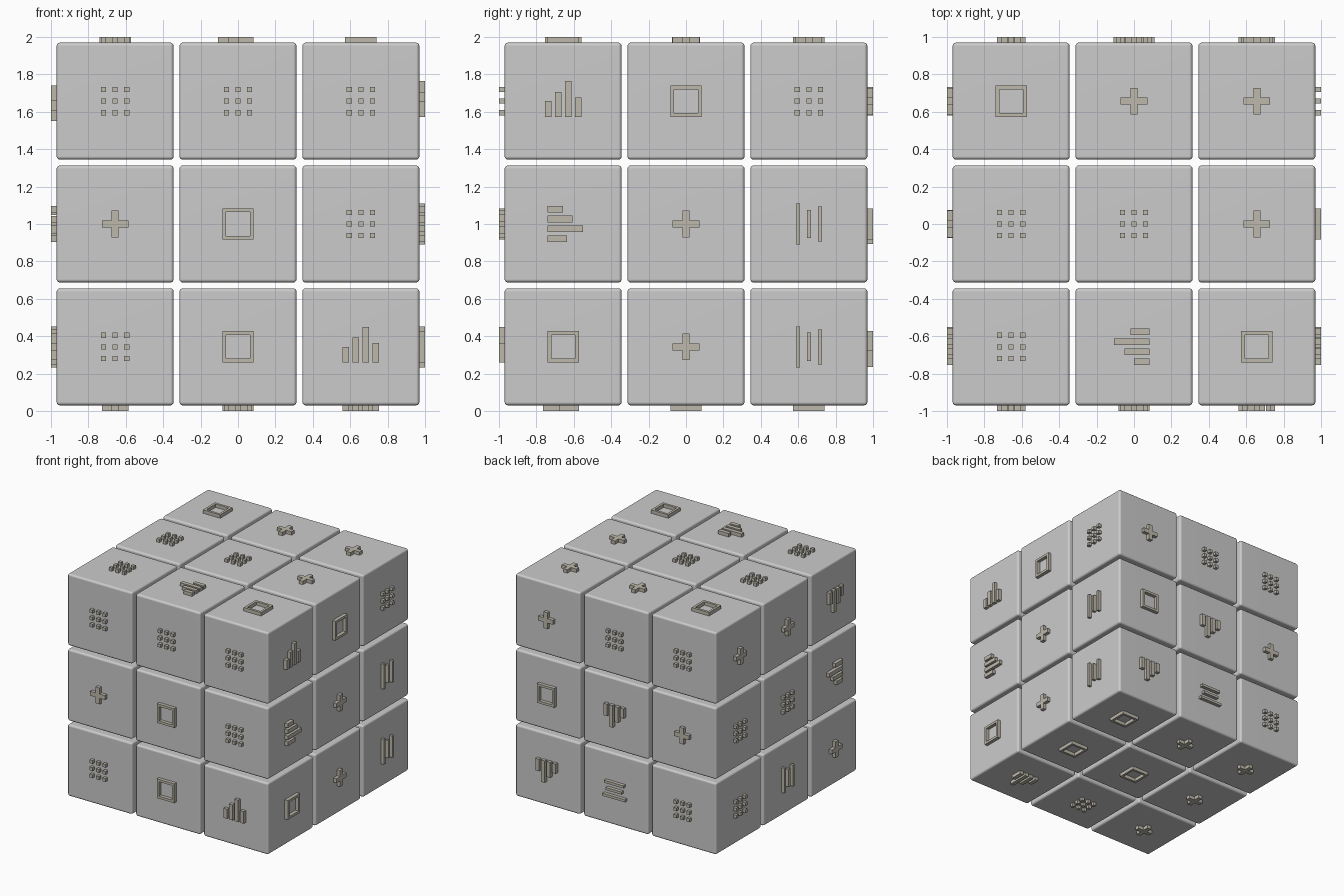
import bpy, bmesh, math
from mathutils import Vector, Matrix

if "Cube" in bpy.data.objects:
    bpy.data.objects.remove(bpy.data.objects["Cube"])

PITCH, HALF, TOP, SINK = 0.657, 0.313, 1.0, 0.955
CENTRE = Vector((0, 0, 1))

mat = bpy.data.materials.new("icon_material")
mat.diffuse_color = (0.51, 0.48, 0.41, 1)
mat.use_nodes = True
mat.node_tree.nodes["Principled BSDF"].inputs["Base Color"].default_value = mat.diffuse_color


def rect(x0, y0, x1, y1):
    return [(x0, y0), (x1, y0), (x1, y1), (x0, y1)]


# Icon outlines as quads in the tile plane
def dots():
    d = 0.014
    return [rect(0.062 * i - d, 0.062 * j - d, 0.062 * i + d, 0.062 * j + d)
            for i in (-1, 0, 1) for j in (-1, 0, 1)]


def plus():
    a, b = 0.019, 0.071
    return [rect(-a, -a, a, a), rect(-a, a, a, b), rect(-a, -b, a, -a),
            rect(a, -a, b, a), rect(-b, -a, -a, a)]


def frame():
    o, i = rect(-.084, -.084, .084, .084), rect(-.063, -.063, .063, .063)
    return [[o[k], o[(k + 1) % 4], i[(k + 1) % 4], i[k]] for k in range(4)]


def bars():
    tops = (0.0, 0.05, 0.107, 0.02)
    return [rect(-0.08 + 0.0533 * k - 0.0175, -0.084, -0.08 + 0.0533 * k + 0.0175, t)
            for k, t in enumerate(tops)]


def lines():
    return [rect(x - 0.011, -h, x + 0.011, h)
            for x, h in ((-0.059, 0.109), (0.0, 0.076), (0.059, 0.094))]


ICONS = {"d": ("dots", dots), "p": ("plus", plus), "f": ("frame", frame),
         "b": ("bars", bars), "l": ("lines", lines)}

# Each side: right axis, up axis, icon rows from the top (digit = quarter turns)
SIDES = {
    "front": ((1, 0, 0), (0, 0, 1), ["d d d", "p f d", "d f b"]),
    "right": ((0, 1, 0), (0, 0, 1), ["b f d", "b3 p l", "f p l"]),
    "back": ((-1, 0, 0), (0, 0, 1), ["p d d", "f b2 p", "b2 l1 d"]),
    "left": ((0, -1, 0), (0, 0, 1), ["p p b2", "d d b1", "d l p"]),
    "top": ((1, 0, 0), (0, 1, 0), ["f p p", "d d p", "d b1 f"]),
    "bottom": ((1, 0, 0), (0, -1, 0), ["p d b", "p f f", "p p f"]),
}


def link(name, bm):
    mesh = bpy.data.meshes.new(name)
    bm.to_mesh(mesh)
    bm.free()
    ob = bpy.data.objects.new(name, mesh)
    bpy.context.collection.objects.link(ob)
    return ob


def add_icon(name, quads, right, up, cx, cy, turns):
    bm = bmesh.new()
    rot = Matrix.Rotation(turns * math.pi / 2, 2)
    normal = right.cross(up)
    for q in quads:
        vs = []
        for p in q:
            u = rot @ Vector(p)
            vs.append(bm.verts.new(CENTRE + right * (cx + u.x) + up * (cy + u.y) + normal * SINK))
        bm.faces.new(vs)
    bmesh.ops.remove_doubles(bm, verts=bm.verts[:], dist=1e-5)
    ret = bmesh.ops.extrude_face_region(bm, geom=bm.faces[:], use_keep_orig=True)
    moved = [g for g in ret["geom"] if isinstance(g, bmesh.types.BMVert)]
    bmesh.ops.translate(bm, verts=moved, vec=normal * (TOP - SINK))
    bmesh.ops.recalc_face_normals(bm, faces=bm.faces[:])
    link(name, bm).data.materials.append(mat)


# Rounded blocks in a 3 x 3 x 3 stack
def add_block(i, j, k):
    bm = bmesh.new()
    bmesh.ops.create_cube(bm, size=2 * HALF)
    bmesh.ops.bevel(bm, geom=bm.edges[:], offset=0.018, segments=3, profile=0.5,
                    affect='EDGES')
    ob = link(f"block_{i + 1}{j + 1}{k + 1}", bm)
    ob.location = CENTRE + PITCH * Vector((i, j, k))
    for f in ob.data.polygons:
        f.use_smooth = True
    wn = ob.modifiers.new("weighted_normals", 'WEIGHTED_NORMAL')
    wn.keep_sharp = True


for i in (-1, 0, 1):
    for j in (-1, 0, 1):
        for k in (-1, 0, 1):
            add_block(i, j, k)

# Raised icons on all six sides
for side, (right, up, rows) in SIDES.items():
    for r, row in enumerate(rows):
        for c, code in enumerate(row.split()):
            label, shape = ICONS[code[0]]
            turns = int(code[1:] or 0)
            add_icon(f"{side}_{label}_{r}{c}", shape(), Vector(right), Vector(up),
                     (c - 1) * PITCH, (1 - r) * PITCH, turns)
